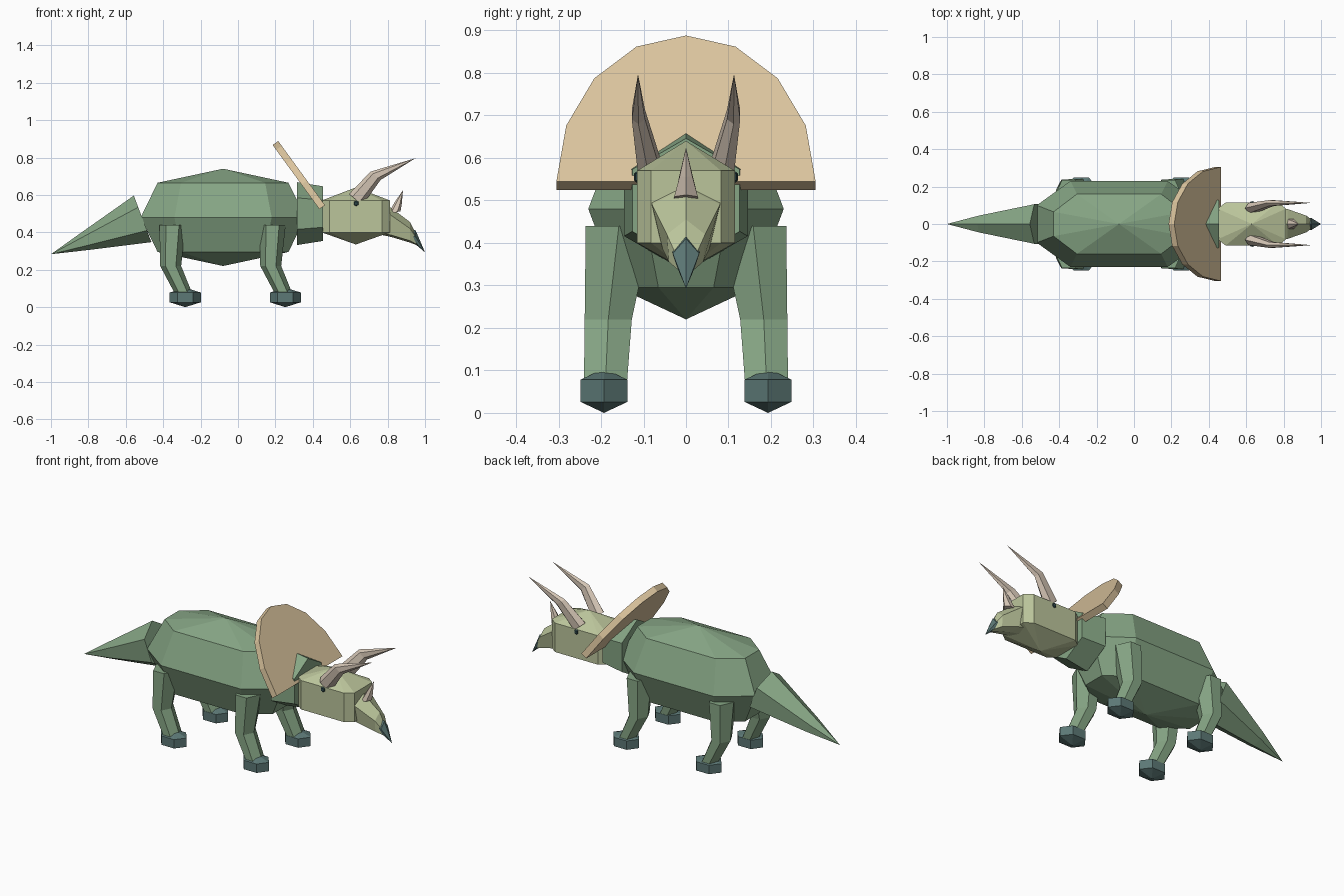
import bpy, bmesh
from math import sin, cos, pi, radians
from mathutils import Vector

if "Cube" in bpy.data.objects:
    bpy.data.objects.remove(bpy.data.objects["Cube"])


def material(name, rgb):
    m = bpy.data.materials.new(name)
    m.use_nodes = True
    m.diffuse_color = (*rgb, 1)
    m.node_tree.nodes["Principled BSDF"].inputs["Base Color"].default_value = (*rgb, 1)
    return m


GREEN = material("skin green", (0.24, 0.38, 0.235))
OLIVE = material("face olive", (0.50, 0.56, 0.33))
TAN = material("frill tan", (0.71, 0.555, 0.34))
HORN = material("horn beige", (0.66, 0.56, 0.46))
TEAL = material("hoof teal", (0.107, 0.188, 0.18))
DARK = material("eye dark teal", (0.025, 0.06, 0.065))


def skin(name, rings, mat, sides=(1,)):
    """Join consecutive rings of points into a closed flat-faced solid; a ring of one point is a tip."""
    for s in sides:
        bm = bmesh.new()
        vs = [[bm.verts.new((p[0], p[1] * s, p[2])) for p in r] for r in rings]
        for a, b in zip(vs, vs[1:]):
            n = max(len(a), len(b))
            for i in range(n):
                j = (i + 1) % n
                quad = [a[i % len(a)], a[j % len(a)], b[j % len(b)], b[i % len(b)]]
                bm.faces.new(list(dict.fromkeys(quad)))
        for end in (vs[0], vs[-1]):
            if len(end) > 2:
                bm.faces.new(end)
        bmesh.ops.recalc_face_normals(bm, faces=bm.faces)
        label = name if len(sides) == 1 else ("left_" if s > 0 else "right_") + name
        me = bpy.data.meshes.new(label)
        bm.to_mesh(me)
        bm.free()
        me.materials.append(mat)
        bpy.context.collection.objects.link(bpy.data.objects.new(label, me))


def ngon(c, u, v, n=6, turn=0.0):
    """Regular polygon around c spanned by the half-axes u and v."""
    c, u, v = Vector(c), Vector(u), Vector(v)
    return [c + u * cos(turn + 2 * pi * i / n) + v * sin(turn + 2 * pi * i / n) for i in range(n)]


def octagon(cx, z, long_x, short_x, wide_y, thin_y):
    """Flat rectangle with cut corners."""
    q = [(long_x, thin_y), (short_x, wide_y)]
    half = q + [(-x, y) for x, y in reversed(q)]
    return [(cx + x, y, z) for x, y in half] + [(cx + x, -y, z) for x, y in reversed(half)]


# Barrel body with a point above and below
slope = (0.35, 0.225, 0.16, 0.065)
skin("body", [[(-0.08, 0, 0.22)], octagon(-0.08, 0.295, *slope),
              octagon(-0.08, 0.48, 0.44, 0.26, 0.23, 0.10),
              octagon(-0.08, 0.665, *slope), [(-0.08, 0, 0.74)]], GREEN)

# Neck
skin("neck", [ngon((x, 0, 0.5), (0, 0, r), (0, r, 0)) for x, r in ((0.315, 0.168), (0.455, 0.146))], GREEN)

# Drooping tail
axis = Vector((-0.49, 0, -0.185)).normalized()
up = Vector((axis.z, 0, -axis.x))
skin("tail", [ngon((-0.51, 0, 0.472), up * 0.133, (0, 0.122, 0)),
              ngon((-0.82, 0, 0.352), up * 0.05, (0, 0.052, 0)),
              [(-1, 0, 0.283)]], GREEN)

# Tilted half-disc frill
front = [Vector((0.465 - 0.25 * sin(a), 0.305 * cos(a), 0.545 + 0.343 * sin(a)))
         for a in (pi * i / 8 for i in range(9))]
skin("frill", [front, [p - Vector((0.03, 0, 0.021)) for p in front]], TAN)

# Head with a point above and below
skin("head", [[(0.63, 0, 0.335)]] +
     [octagon(0.63, z, 0.183, 0.14, 0.115, 0.082) for z in (0.40, 0.57)] +
     [[(0.63, 0, 0.64)]], OLIVE)


def snout(x, top, mid, low, wide, narrow):
    """Six-point cross-section of the snout."""
    return [(x, 0, top), (x, wide, mid), (x, narrow, low), (x, 0, low - 0.01),
            (x, -narrow, low), (x, -wide, mid)]


# Muzzle and beak
skin("muzzle", [snout(0.75, 0.57, 0.53, 0.40, 0.085, 0.06),
                snout(0.82, 0.53, 0.49, 0.385, 0.08, 0.055),
                snout(0.92, 0.455, 0.42, 0.355, 0.045, 0.04),
                [(0.985, 0, 0.32)]], OLIVE)
skin("beak", [snout(0.915, 0.425, 0.39, 0.365, 0.033, 0.03),
              snout(0.95, 0.41, 0.375, 0.345, 0.031, 0.022),
              [(1.0, 0, 0.293)]], TEAL)

# Horns
tilt = Vector((-0.75, 0, 0.62))
skin("brow_horn", [ngon((0.63, 0.085, 0.575), tilt * 0.048, (0, 0.032, 0)),
                   ngon((0.735, 0.112, 0.702), tilt * 0.036, (0, 0.018, 0)),
                   [(0.95, 0.113, 0.797)]], HORN, (1, -1))
skin("nose_horn", [ngon((0.835, 0, 0.505), (0.034, 0, 0.008), (0, 0.032, 0)),
                   ngon((0.858, 0, 0.56), (0.018, 0, -0.005), (0, 0.017, 0)),
                   [(0.882, 0, 0.625)]], HORN)


def bead(c, rx, ry, rz, n):
    """Coarse ball with two rings and two poles."""
    x, y, z = c
    rings = [ngon((x, y, z + s * rz / 2), (rx, 0, 0), (0, ry, 0), n) for s in (-1, 1)]
    return [[(x, y, z - rz)]] + rings + [[(x, y, z + rz)]]


# Eyes
skin("eye", bead((0.632, 0.113, 0.555), 0.013, 0.009, 0.016, 8), DARK, (1, -1))

# Legs and hooves
for name, dx in (("front", 0.0), ("back", -0.535)):
    sections = [(0.185, 0.158, 0.44, 0.07, 0.09), (0.175, 0.183, 0.22, 0.056, 0.064),
                (0.25, 0.19, 0.06, 0.046, 0.058)]
    skin(name + "_leg", [ngon((x + dx, y, z), (rx, 0, 0), (0, ry, 0))
                         for x, y, z, rx, ry in sections], GREEN, (1, -1))
    skin(name + "_hoof", bead((0.253 + dx, 0.193, 0.052), 0.083, 0.064, 0.052, 6), TEAL, (1, -1))
